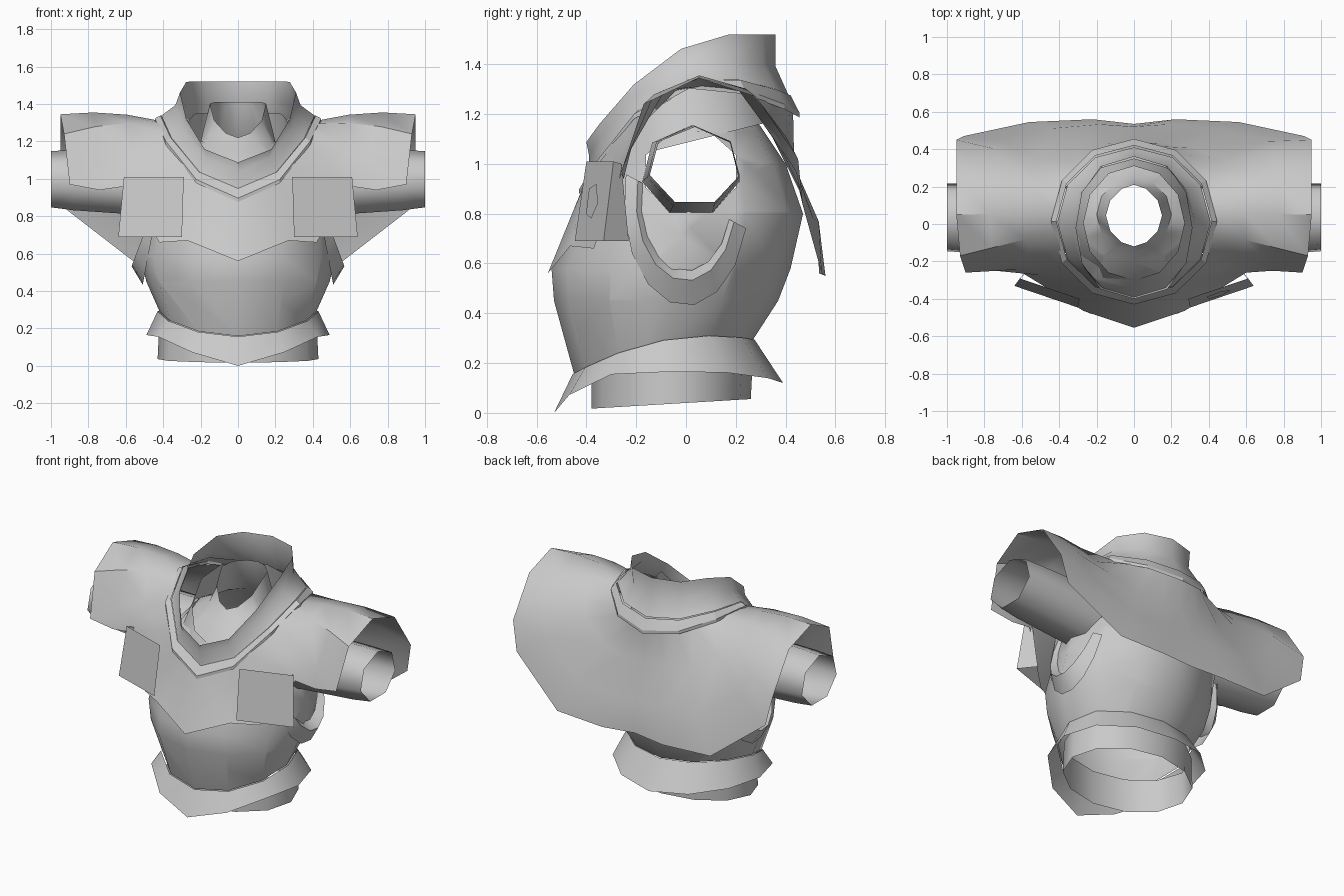
import bpy, bmesh, math
from mathutils import Vector

cube = bpy.data.objects.get("Cube")
if cube:
    bpy.data.objects.remove(cube, do_unlink=True)

GREY = (0.588, 0.588, 0.588, 1)
mat = bpy.data.materials.new("light grey")
mat.use_nodes = True
mat.diffuse_color = GREY
mat.node_tree.nodes["Principled BSDF"].inputs["Base Color"].default_value = GREY


def finish(name, bm, mirror=False, angle=40):
    mesh = bpy.data.meshes.new(name)
    bm.to_mesh(mesh)
    bm.free()
    mesh.materials.append(mat)
    mesh.shade_smooth()
    mesh.set_sharp_from_angle(angle=math.radians(angle))
    obj = bpy.data.objects.new(name, mesh)
    bpy.context.collection.objects.link(obj)
    if mirror:
        obj.modifiers.new("Mirror", "MIRROR")
    return obj


def loft(rings, closed=True):
    """Open-ended skin through a list of equally long point rings."""
    bm = bmesh.new()
    rows = [[bm.verts.new(p) for p in ring] for ring in rings]
    n = len(rows[0])
    for a, b in zip(rows, rows[1:]):
        for i in range(n if closed else n - 1):
            j = (i + 1) % n
            bm.faces.new((a[i], a[j], b[j], b[i]))
    return bm


def ring(width, front, back, height, n=12, power=1.0):
    """Oval around the body; height is a number or a function of y."""
    pts = []
    for i in range(n):
        t = 2 * math.pi * i / n
        s = math.sin(t)
        x = width * math.copysign(abs(s) ** power, s)
        y = (front + back) / 2 - (back - front) / 2 * math.cos(t)
        pts.append(Vector((x, y, height(y) if callable(height) else height)))
    return pts


def side_ring(x_top, x_low, yc, ry, zc, rz, n=7):
    """Oval around an arm, sheared from its top to its underside."""
    pts = []
    for i in range(n):
        a = math.pi / 2 + 2 * math.pi * i / n
        k = (1 + math.sin(a)) / 2
        pts.append(Vector((x_low + (x_top - x_low) * k,
                           yc + ry * math.cos(a), zc + rz * math.sin(a))))
    return pts


def waist(y):
    return 0.31 - 0.5 * (y - 0.1) ** 2


def neckline(y):
    return 1.31 - (1.86 if y < 0.05 else 0.72) * (y - 0.05) ** 2


def band_top(y):
    return neckline(y) + 0.03 + 0.08 * y


def collar_top(y):
    return 1.52 - 1.2 * max(0, 0.2 - y) ** 2


def neck_hole(y):
    return min(1.41, 1.22 + 1.1 * (y + 0.12))


# Torso shell, narrowing to the open neck
torso = loft([
    ring(0.42, -0.45, 0.27, waist),
    ring(0.49, -0.53, 0.37, 0.45),
    ring(0.52, -0.54, 0.42, 0.58, power=1.1),
    ring(0.50, -0.45, 0.47, 0.8),
    ring(0.44, -0.35, 0.40, 1.0),
    ring(0.31, -0.20, 0.30, 1.15),
    ring(0.20, -0.15, 0.25, 1.2),
    ring(0.15, -0.12, 0.21, neck_hole, power=1.2),
])

# Cut the arm openings out of both sides
HOLE_Y, HOLE_Z, HOLE_RY, HOLE_RZ = 0.02, 0.97, 0.18, 0.16
planes = []
for i in range(8):
    a = math.pi / 4 * i
    c, s = math.cos(a), math.sin(a)
    planes.append((Vector((0, HOLE_Y + HOLE_RY * c, HOLE_Z + HOLE_RZ * s)),
                   Vector((0, c / HOLE_RY, s / HOLE_RZ)).normalized()))
for point, normal in planes:
    near = [f for f in torso.faces if abs(f.calc_center_median().x) > 0.2]
    geom = list({e for f in near for e in f.edges}) + near
    geom += list({v for f in near for v in f.verts})
    bmesh.ops.bisect_plane(torso, geom=geom, plane_co=point, plane_no=normal)
inside = [f for f in torso.faces if abs(f.calc_center_median().x) > 0.2 and
          all((f.calc_center_median() - p).dot(n) < 0 for p, n in planes)]
bmesh.ops.delete(torso, geom=inside, context="FACES")
finish("torso", torso)

# Straight arm sleeves, open at both ends
finish("arm_sleeves", loft([
    side_ring(0.30, 0.47, 0.02, 0.20, 0.97, 0.185),
    side_ring(0.88, 0.88, 0.03, 0.19, 0.985, 0.17),
    side_ring(1.0, 1.0, 0.035, 0.185, 0.99, 0.158),
]), mirror=True, angle=60)

# Raised trim under each armhole
trim = [[], [], []]
for i in range(9):
    a = math.radians(165 + 22.5 * i)
    c, s = math.cos(a), math.sin(a)
    for row, (x, flare, ry, rz) in zip(trim, ((0.43, 0.08, 0.25, 0.42),
                                              (0.45, 0.12, 0.20, 0.32),
                                              (0.43, 0.08, 0.18, 0.28))):
        row.append((x - flare * s, ry * c, 0.85 + rz * s))
finish("armhole_trim", loft(trim, closed=False), mirror=True)

# Mantle hem, from the front point over the shoulder to the back
hem = [(0, -.555, .56), (.27, -.465, .67), (.42, -.37, .66), (.6, -.26, .96),
       (.74, -.25, .94), (.9, -.26, .97), (.93, -.17, 1.24), (.95, .05, 1.345),
       (.95, .28, 1.27), (.95, .45, 1.02), (.91, .47, .83), (.56, .545, .56),
       (.22, .56, .55), (0, .535, .56)]
hem = [Vector(p) for p in hem]
hem += [Vector((-p.x, p.y, p.z)) for p in hem[-2:0:-1]]
neck = ring(0.42, -0.41, 0.43, neckline, n=len(hem))
rows = []
for t, back_shift in ((0, 0), (0.33, 0.02), (0.67, -0.03), (1, 0)):
    row = []
    for h, k in zip(hem, neck):
        p = h.lerp(k, t)
        if h.y > 0.4:
            p.y += back_shift
        if h.z > 1.2:
            p.z += 0.025 * math.sin(math.pi * t)
        row.append(p)
    rows.append(row)
finish("shoulder_mantle", loft(rows))

# Band around the collar base
finish("collar_band", loft([
    ring(0.445, -0.43, 0.455, lambda y: neckline(y) - 0.005),
    ring(0.445, -0.43, 0.455, lambda y: neckline(y) + 0.015),
    ring(0.415, -0.39, 0.42, band_top),
]), angle=25)

# Standing collar, high at the back
finish("collar", loft([
    ring(0.41, -0.39, 0.41, band_top),
    ring(0.335, -0.39, 0.36, lambda y: (neckline(y) + collar_top(y)) / 2 + 0.01),
    ring(0.31, -0.40, 0.36, collar_top, power=0.8),
]))
finish("collar_lining", loft([
    ring(0.34, -0.34, 0.35, lambda y: 1.0 + 0.25 * (y + 0.34)),
    ring(0.27, -0.30, 0.31, lambda y: collar_top(y) - 0.17),
]))

# Flared belt skirt with a front point
skirt = ring(0.49, -0.53, 0.39, 0.165)
for p in skirt:
    c = (p.y + 0.07) / 0.46
    p.z -= (0.165 if c < 0 else 0.045) * c ** 4
finish("belt_skirt", loft([skirt, ring(0.43, -0.455, 0.275, waist)]))

# Open hip tube below the belt
finish("hip_tube", loft([
    ring(0.43, -0.38, 0.26, lambda y: 0.04 + 0.06 * y),
    ring(0.42, -0.38, 0.27, 0.24),
]))


# Chest pockets: tilted plates, folded back along the outer edge
def pocket_point(x, z, lift=0.0):
    return Vector((x, -0.4 + 0.34 * (x - 0.29) - 0.156 * (1.01 - z) - lift, z))


low = [pocket_point(0.3, 0.69), pocket_point(0.64, 0.69), Vector((0.56, -0.23, 0.69))]
high = [pocket_point(0.29, 1.01), pocket_point(0.61, 1.01), Vector((0.58, -0.26, 1.0))]
finish("chest_pockets", loft([low, high], closed=False), mirror=True, angle=25)

# Small plain patch on the left pocket
patch = bmesh.new()
patch.faces.new([patch.verts.new(pocket_point(x, z, 0.006)) for x, z in
                 ((0.39, 0.9), (0.4, 0.8), (0.47, 0.78), (0.52, 0.84), (0.47, 0.92))])
finish("pocket_patch", patch)
